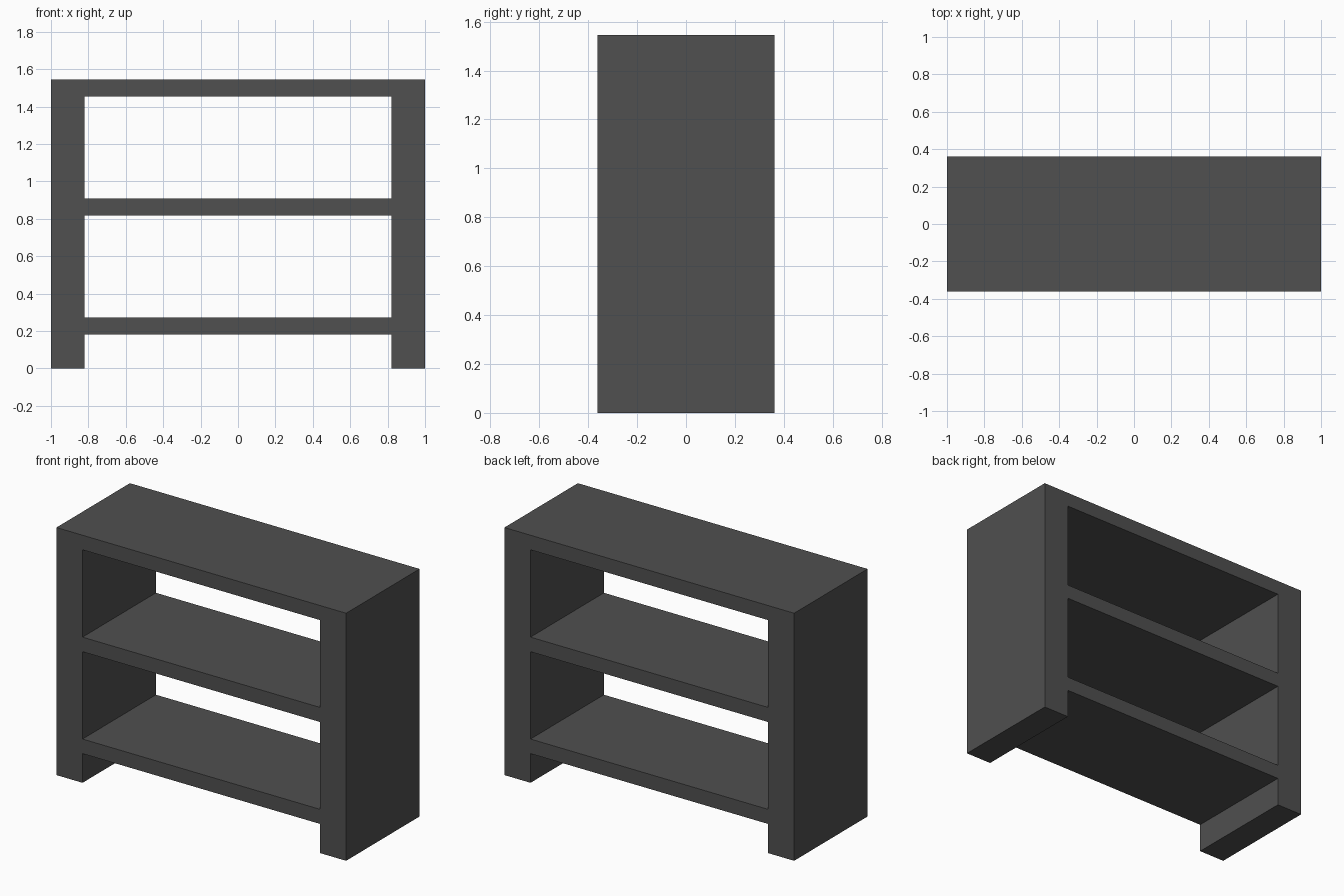
import bpy

cube = bpy.data.objects.get("Cube")
if cube:
    bpy.data.objects.remove(cube, do_unlink=True)

# Single dark grey finish
grey = bpy.data.materials.new("dark_grey")
grey.use_nodes = True
colour = (0.08, 0.08, 0.08, 1)
grey.diffuse_color = colour
grey.node_tree.nodes["Principled BSDF"].inputs["Base Color"].default_value = colour

HALF_WIDTH = 1.0
DEPTH = 0.724
HEIGHT = 1.545
SIDE = 0.18      # side panel thickness
BOARD = 0.091    # shelf thickness


def box(name, x0, x1, z0, z1):
    bpy.ops.mesh.primitive_cube_add(size=1, location=((x0 + x1) / 2, 0, (z0 + z1) / 2))
    obj = bpy.context.object
    obj.name = name
    obj.scale = (x1 - x0, DEPTH, z1 - z0)
    bpy.ops.object.transform_apply(location=False, rotation=False, scale=True)
    obj.data.materials.append(grey)


# Side panels reach from the floor to the top
inner = HALF_WIDTH - SIDE
box("left_side_panel", inner, HALF_WIDTH, 0, HEIGHT)
box("right_side_panel", -HALF_WIDTH, -inner, 0, HEIGHT)

# Boards span between the sides
for name, top in (("bottom_shelf", 0.273), ("middle_shelf", 0.909), ("top_board", HEIGHT)):
    box(name, -inner, inner, top - BOARD, top)
